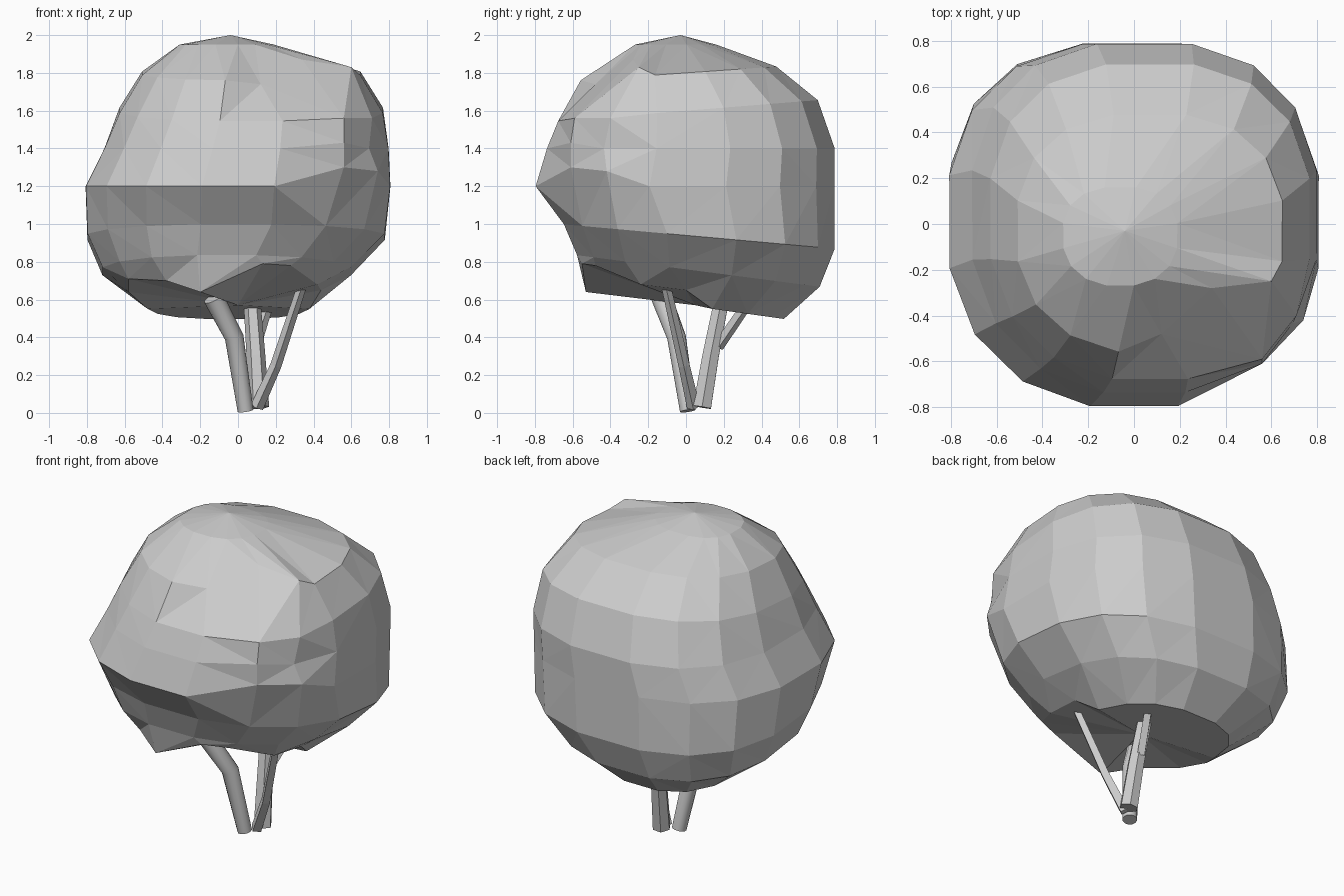
import bpy, bmesh, math
from mathutils import Vector

if "Cube" in bpy.data.objects:
    bpy.data.objects.remove(bpy.data.objects["Cube"])

SEG = 16

def finish(bm, name, smooth=False):
    bmesh.ops.recalc_face_normals(bm, faces=bm.faces[:])
    me = bpy.data.meshes.new(name)
    bm.to_mesh(me)
    bm.free()
    for p in me.polygons:
        p.use_smooth = smooth and len(p.vertices) == 4
    ob = bpy.data.objects.new(name, me)
    bpy.context.collection.objects.link(ob)
    return ob

def bridge(bm, a, b):
    n = len(a)
    for i in range(n):
        bm.faces.new((a[i], a[(i + 1) % n], b[(i + 1) % n], b[i]))

def fan(bm, ring, tip):
    for i in range(len(ring)):
        bm.faces.new((ring[i], ring[(i + 1) % len(ring)], tip))

def section(bm, z, left, right, front, back, tilt):
    """Rounded-box ring, squarer at the back, tilted along y."""
    out = []
    for i in range(SEG):
        a = 2 * math.pi * (i + 0.5) / SEG
        c, s = math.cos(a), math.sin(a)
        e = 2 / (2.5 if s > 0 else 2.25)
        cx = math.copysign(abs(c) ** e, c) * 1.012
        sy = math.copysign(abs(s) ** e, s) * 1.012
        mx, my = (left + right) / 2, (front + back) / 2
        x = mx + cx * (right - left) / 2
        y = my + sy * (back - front) / 2
        out.append(bm.verts.new((x, y, z + tilt * y)))
    return out

# Foliage: z, left, right, front, back, tilt
levels = [
    (1.95, -.31, .19, -.27, .16, 0),
    (1.80, -.51, .65, -.56, .48, .07),
    (1.60, -.63, .77, -.68, .70, .08),
    (1.40, -.71, .80, -.74, .79, 0),
    (1.20, -.81, .81, -.80, .79, 0),
    (0.94, -.80, .78, -.65, .79, -.09),
    (0.76, -.72, .60, -.58, .71, -.13),
    (0.57, -.48, .38, -.53, .52, -.14),
]
bm = bmesh.new()
rings = [section(bm, *lv) for lv in levels]
# Shelf cut into the upper front right, and uneven lower rim at the front
for r, i, co in [(1, 14, (.60, -.25, 1.83)), (1, 13, (.34, -.28, 1.87)),
                 (1, 12, (.12, -.48, 1.74)), (2, 14, (.71, -.40, 1.56)),
                 (2, 13, (.56, -.59, 1.56)), (3, 13, (.56, -.61, 1.43)),
                 (4, 13, (.56, -.61, 1.30)), (4, 14, (.74, -.42, 1.28)),
                 (7, 8, (-.58, -.05, .64)), (7, 9, (-.58, -.28, .71)),
                 (7, 10, (-.38, -.43, .70)), (7, 11, (-.20, -.53, .64)),
                 (7, 12, (.13, -.55, .79)), (7, 13, (.28, -.48, .78)),
                 (7, 14, (.42, -.24, .68)), (7, 15, (.44, 0, .65))]:
    rings[r][i].co = co
for a, b in zip(rings, rings[1:]):
    bridge(bm, a, b)
fan(bm, rings[0], bm.verts.new((-.04, -.03, 2.0)))
fan(bm, rings[-1], bm.verts.new((0, .05, .57)))
bmesh.ops.triangulate(bm, faces=bm.faces[:])
finish(bm, "foliage")

# Stems
def stem(name, pts, radii, sides, smooth=False):
    bm = bmesh.new()
    pts = [Vector(p) for p in pts]
    rows = []
    for k, p in enumerate(pts):
        d = (pts[min(k + 1, len(pts) - 1)] - pts[max(k - 1, 0)]).normalized()
        u = Vector((0, 1, 0)).cross(d).normalized()
        v = d.cross(u)
        rows.append([bm.verts.new(p + radii[k] * (math.cos(t) * u + math.sin(t) * v))
                     for t in (2 * math.pi * j / sides for j in range(sides))])
    for a, b in zip(rows, rows[1:]):
        bridge(bm, a, b)
    bm.faces.new(rows[0])
    bm.faces.new(rows[-1])
    return finish(bm, name, smooth)

stem("main_stem", [(.04, .01, .011), (-.02, -.05, .40), (-.13, -.13, .61)],
     [.042, .05, .055], 12, True)
stem("rear_stem", [(.11, .085, .03), (.095, .13, .30), (.075, .185, .58)],
     [.055, .05, .045], 6)
stem("rear_branch", [(.09, .17, .35), (.15, .30, .54)], [.03, .028], 4)
stem("side_stem", [(.10, .04, .03), (.20, -.01, .25), (.345, -.11, .69)],
     [.035, .03, .025], 4)
